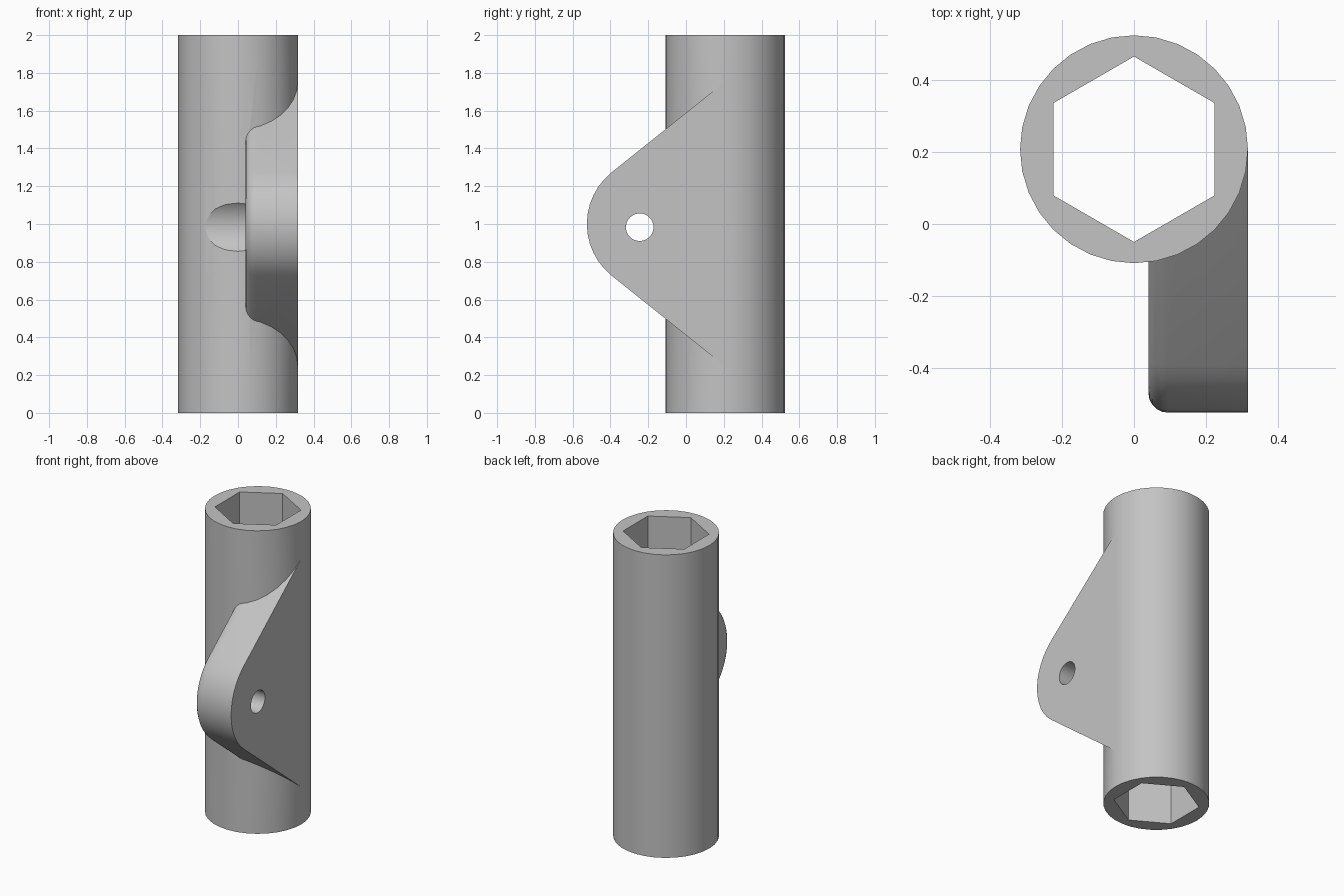
import bpy, bmesh
from math import radians, sin, cos, pi
from mathutils import Matrix

if "Cube" in bpy.data.objects:
    bpy.data.objects.remove(bpy.data.objects["Cube"], do_unlink=True)

grey = bpy.data.materials.new("plain grey")
grey.use_nodes = True
GREY = (0.55, 0.55, 0.55, 1)
grey.diffuse_color = GREY
grey.node_tree.nodes["Principled BSDF"].inputs["Base Color"].default_value = GREY

TUBE_Y, TUBE_R = 0.208, 0.317
HOLE_Y, HOLE_Z = -0.245, 0.983
LUG_INNER = 0.04


def make_object(name, bm):
    bmesh.ops.recalc_face_normals(bm, faces=bm.faces)
    mesh = bpy.data.meshes.new(name)
    bm.to_mesh(mesh)
    bm.free()
    mesh.materials.append(grey)
    obj = bpy.data.objects.new(name, mesh)
    bpy.context.collection.objects.link(obj)
    return obj


def cylinder(name, sides, radius, depth, matrix):
    bm = bmesh.new()
    bmesh.ops.create_cone(bm, cap_ends=True, segments=sides, radius1=radius,
                          radius2=radius, depth=depth, matrix=matrix)
    return make_object(name, bm)


def cross_cylinder(name, radius, x0, x1):
    # Cylinder lying along x on the axis of the lug hole
    place = Matrix.Translation(((x0 + x1) / 2, HOLE_Y, HOLE_Z))
    return cylinder(name, 48, radius, x1 - x0, place @ Matrix.Rotation(pi / 2, 4, 'Y'))


def make_lug():
    # Side profile: two sloping edges joined by a round nose
    nose_r, nose_y, tilt = 0.35, -0.175, radians(51.3)
    top = 1.588 + 0.8 * TUBE_Y
    profile = [(TUBE_Y, top)]
    for i in range(13):
        a = tilt * (1 - i / 6)
        profile.append((nose_y - nose_r * cos(a), 1 + nose_r * sin(a)))
    profile.append((TUBE_Y, 2 - top))
    bm = bmesh.new()
    inner = bm.faces.new([bm.verts.new((LUG_INNER, y, z)) for y, z in profile])
    extruded = bmesh.ops.extrude_face_region(bm, geom=[inner], use_keep_orig=True)
    for v in extruded["geom"]:
        if isinstance(v, bmesh.types.BMVert):
            v.co.x = TUBE_R
    bmesh.ops.recalc_face_normals(bm, faces=bm.faces)
    # Round the inner rim, leaving the end buried in the tube
    rim = [e for e in bm.edges
           if all(abs(v.co.x - LUG_INNER) < 1e-4 for v in e.verts)
           and min(v.co.y for v in e.verts) < TUBE_Y - 0.01]
    bmesh.ops.bevel(bm, geom=rim, offset=0.055, segments=5, profile=0.5, affect='EDGES')
    return make_object("lug", bm)


def combine(target, other, operation):
    mod = target.modifiers.new(operation.lower(), 'BOOLEAN')
    mod.object, mod.operation, mod.solver = other, operation, 'EXACT'
    bpy.context.view_layer.objects.active = target
    bpy.ops.object.modifier_apply(modifier=mod.name)
    bpy.data.objects.remove(other, do_unlink=True)


# Round tube with the side lug joined on
axis = Matrix.Translation((0, TUBE_Y, 1))
bracket = cylinder("tube_with_lug", 32, TUBE_R, 2, axis)
combine(bracket, make_lug(), 'UNION')

# Clearance groove, bolt hole and hexagonal bore
combine(bracket, cross_cylinder("groove_cutter", 0.187, -0.5, LUG_INNER), 'DIFFERENCE')
combine(bracket, cross_cylinder("hole_cutter", 0.073, -0.5, 0.6), 'DIFFERENCE')
combine(bracket, cylinder("hex_cutter", 6, 0.258, 3, axis), 'DIFFERENCE')

bpy.ops.object.select_all(action='DESELECT')
bracket.select_set(True)
bpy.context.view_layer.objects.active = bracket
bpy.ops.object.shade_smooth_by_angle(angle=radians(25))
